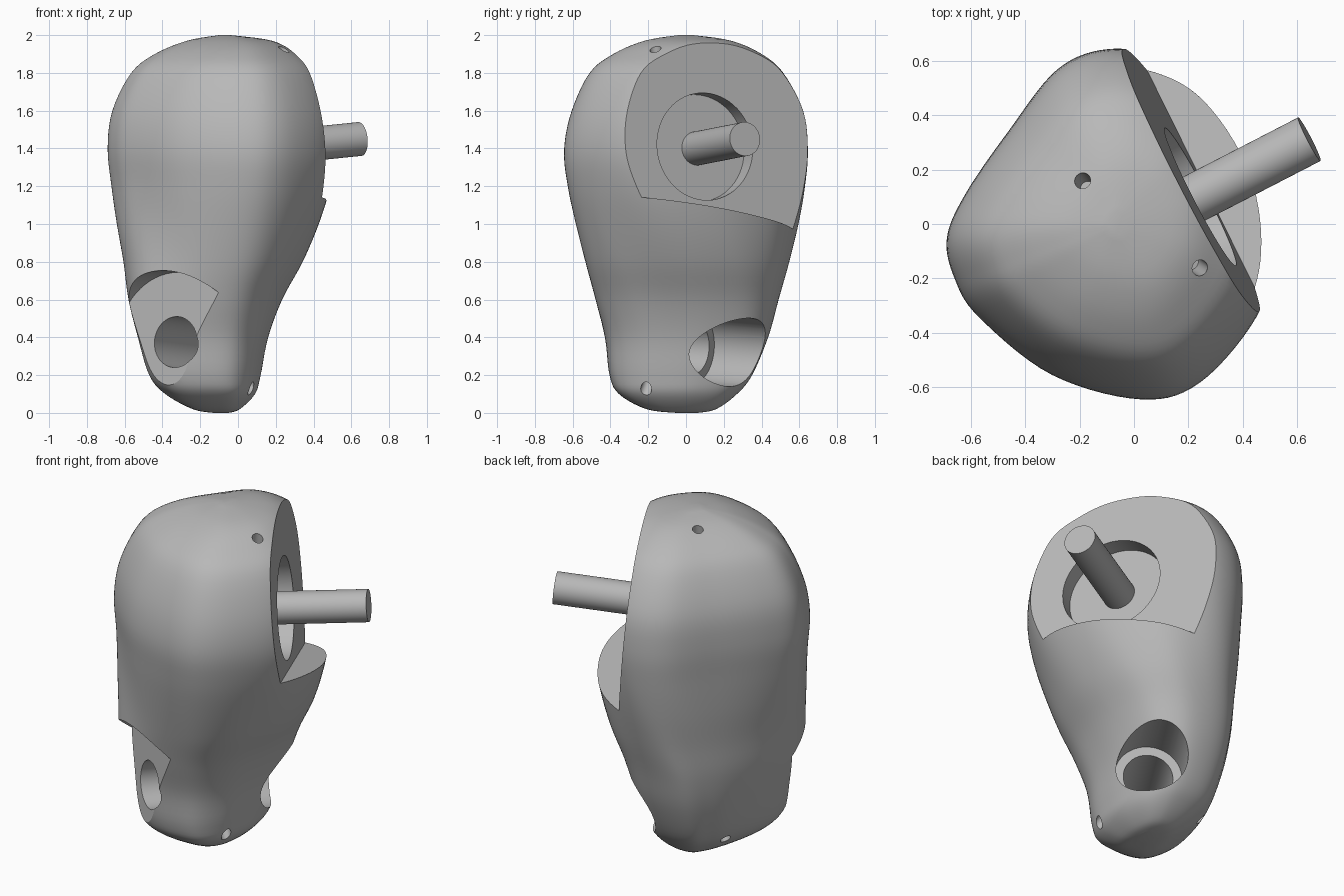
import bpy
import bmesh
from math import radians
from mathutils import Vector, Matrix

start = bpy.data.objects.get("Cube")
if start:
    bpy.data.objects.remove(start, do_unlink=True)

grey = bpy.data.materials.new("plain grey")
grey.use_nodes = True
tone = (0.48, 0.48, 0.48, 1)
grey.diffuse_color = tone
grey.node_tree.nodes["Principled BSDF"].inputs["Base Color"].default_value = tone


def make_object(name, bm):
    bmesh.ops.recalc_face_normals(bm, faces=bm.faces[:])
    mesh = bpy.data.meshes.new(name)
    bm.to_mesh(mesh)
    bm.free()
    mesh.materials.append(grey)
    obj = bpy.data.objects.new(name, mesh)
    bpy.context.collection.objects.link(obj)
    return obj


def rod(name, begin, end, radius, sides=64):
    """Cylinder between two points."""
    begin, end = Vector(begin), Vector(end)
    axis = end - begin
    turn = axis.to_track_quat("Z", "Y").to_matrix().to_4x4()
    bm = bmesh.new()
    bmesh.ops.create_cone(bm, cap_ends=True, segments=sides, radius1=radius,
                          radius2=radius, depth=axis.length,
                          matrix=Matrix.Translation((begin + end) / 2) @ turn)
    return make_object(name, bm)


def block(name, corner, x_axis, y_axis, z_axis, size):
    """Box growing from one corner along two axes, centred on the other."""
    frame = Matrix((x_axis, y_axis, z_axis)).transposed().to_4x4()
    middle = corner + (x_axis + z_axis) * size / 2
    bm = bmesh.new()
    bmesh.ops.create_cube(bm, size=size, matrix=Matrix.Translation(middle) @ frame)
    return make_object(name, bm)


def activate(obj):
    bpy.ops.object.select_all(action="DESELECT")
    obj.select_set(True)
    bpy.context.view_layer.objects.active = obj


def carve(obj, cutter):
    cutter.hide_render = True
    mod = obj.modifiers.new("cut", "BOOLEAN")
    mod.operation = "DIFFERENCE"
    mod.solver = "EXACT"
    mod.object = cutter
    activate(obj)
    bpy.ops.object.modifier_apply(modifier=mod.name)
    bpy.data.objects.remove(cutter, do_unlink=True)


def smooth(obj):
    activate(obj)
    bpy.ops.object.shade_smooth_by_angle(angle=radians(30))


def mix(a, b, t):
    return a + (b - a) * t


def curve(rows, steps, closed):
    """Catmull-Rom curve through rows of numbers."""
    n = len(rows)
    pick = (lambda i: rows[i % n]) if closed else (lambda i: rows[min(max(i, 0), n - 1)])
    result = []
    for i in range(n if closed else n - 1):
        four = [pick(i + k) for k in (-1, 0, 1, 2)]
        for t in (k / steps for k in range(steps)):
            result.append([b + t / 2 * (c - a + t * (2 * a - 5 * b + 4 * c - d
                                                     + t * (3 * (b - c) + d - a)))
                           for a, b, c, d in zip(*four)])
    return result if closed else result + [list(rows[-1])]


def unit_section(points):
    """Smooth closed outline fitted to a unit box."""
    outline = curve(points, 7, True)
    spans = [(min(v), max(v)) for v in zip(*outline)]
    return [[(v - lo) / (hi - lo) for v, (lo, hi) in zip(p, spans)] for p in outline]


# Outlines of the wide upper body and of the narrow foot, anticlockwise from the left
upper = unit_section([
    (-.69, -.05), (-.66, -.2), (-.57, -.34), (-.3, -.55), (.03, -.64),
    (.25, -.58), (.46, -.34), (.53, -.1), (.49, .18), (.32, .47),
    (.11, .61), (-.09, .645), (-.28, .57), (-.46, .345), (-.62, .115)])
foot = unit_section([
    (-.5, -.18), (-.46, -.34), (-.36, -.41), (-.18, -.425), (-.01, -.39),
    (.095, -.26), (.14, -.08), (.145, .1), (.1, .28), (0, .37),
    (-.14, .39), (-.27, .36), (-.35, .27), (-.41, .17), (-.47, 0)])

# Height, then left-right and front-back limits of the body
levels = [
    (0, -.13, -.05, -.05, .06), (.02, -.24, .01, -.21, .16),
    (.1, -.385, .09, -.355, .27), (.2, -.47, .12, -.405, .35),
    (.4, -.53, .16, -.43, .435), (.6, -.58, .235, -.49, .495),
    (.8, -.607, .345, -.55, .555), (1, -.642, .43, -.597, .602),
    (1.2, -.67, .49, -.63, .632), (1.4, -.69, .52, -.645, .645),
    (1.6, -.665, .5, -.605, .62), (1.8, -.565, .42, -.51, .515),
    (1.9, -.44, .31, -.385, .4), (1.97, -.27, .18, -.22, .24),
    (2, -.1, -.04, -.04, .04),
]


def build_body():
    bm = bmesh.new()
    rings = []
    for z, x0, x1, y0, y1 in curve(levels, 5, False):
        z = min(max(z, 0), 2)
        t = min(max(z - .35, 0), 1)
        t = t * t * (3 - 2 * t)
        rings.append([bm.verts.new((mix(x0, x1, mix(a[0], b[0], t)),
                                    mix(y0, y1, mix(a[1], b[1], t)), z))
                      for a, b in zip(foot, upper)])
    n = len(foot)
    for low, high in zip(rings, rings[1:]):
        for i in range(n):
            j = (i + 1) % n
            bm.faces.new((low[i], low[j], high[j], high[i]))
    bm.faces.new(rings[0])
    bm.faces.new(rings[-1])
    return make_object("body", bm)


body = build_body()

# Flat seat with a ledge under the pin
pin_axis = Vector((.889, .459, .09)).normalized()
ledge_corner = Vector((.442, -.23, 1.14))
along = Vector((-.4, .81, -.17))
along = (along - along.project(pin_axis)).normalized()
up = pin_axis.cross(along)
carve(body, block("seat_cutter", ledge_corner, pin_axis, along, up, 3))

# Shallow round recess around the pin
recess = Vector((.244, .1, 1.41))
carve(body, rod("recess_cutter", recess - pin_axis * .1, recess + pin_axis * .5, .285))

# Lower cross hole with a round flat at the front and a wide counterbore behind
hole_axis = Vector((.55, .83, -.07)).normalized()
mouth = Vector((-.33, -.36, .375))
carve(body, rod("flat_cutter", mouth - hole_axis, mouth, .37))
carve(body, rod("cross_hole_cutter", mouth - hole_axis, mouth + hole_axis, .135))
shoulder = mouth + hole_axis * .49
carve(body, rod("counterbore_cutter", shoulder, shoulder + hole_axis, .185))

# Small drilled holes: two on top, two near the foot
drills = [
    ((-.19, .16, 1.97), (-.1, .15, 1)),
    ((.24, -.16, 1.91), (.15, -.1, 1)),
    ((.085, -.22, .1), (.5, -.28, -.82)),
    ((-.38, .15, .11), (-.5, .28, -.82)),
]
for place, direction in drills:
    place, direction = Vector(place), Vector(direction).normalized()
    carve(body, rod("drill_cutter", place - direction * .22, place + direction * .2, .03, 24))
smooth(body)

# Pin standing in the recess
tip = Vector((.645, .312, 1.45))
pin = rod("pin", tip - pin_axis * .58, tip, .09)
smooth(pin)
